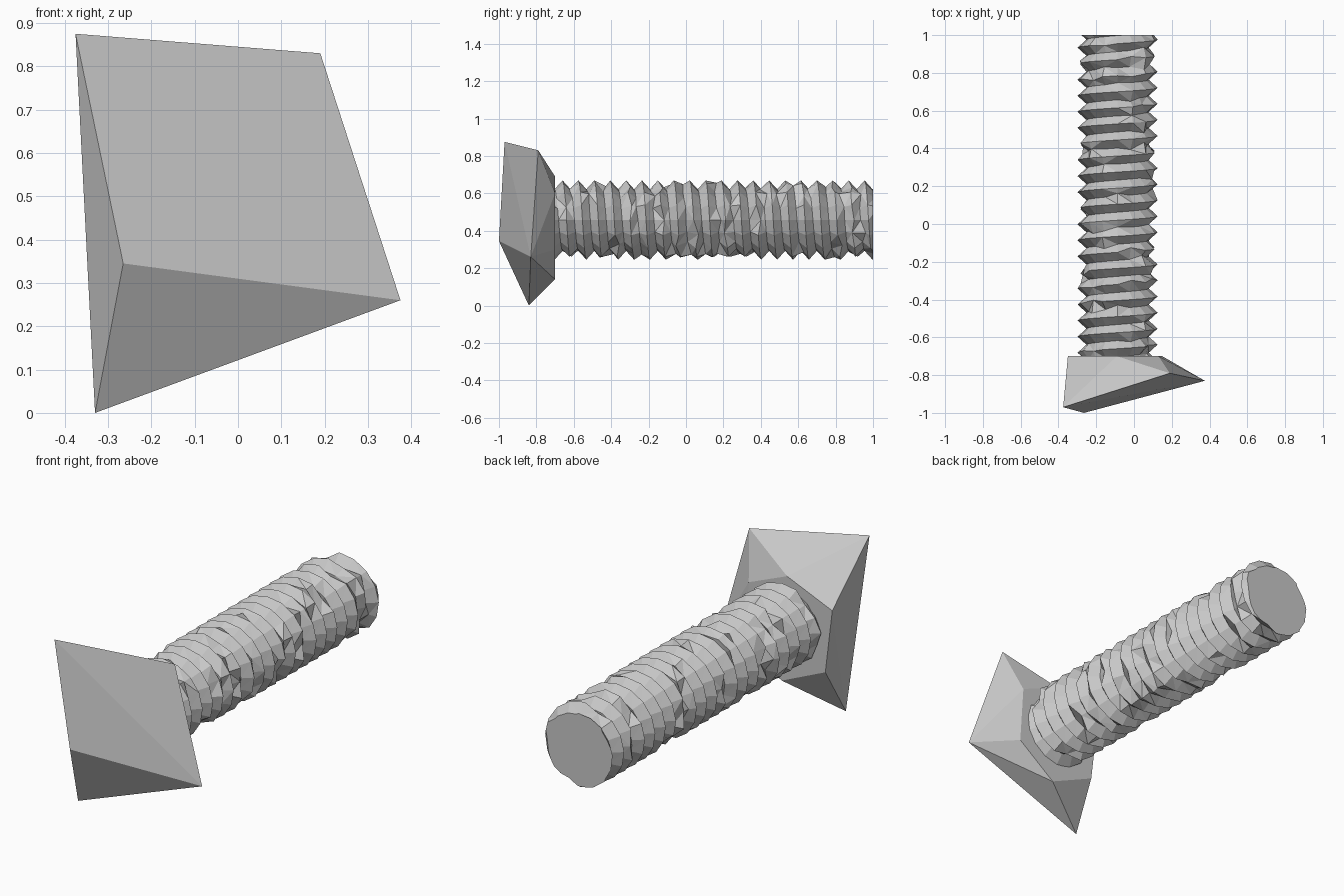
import bpy, bmesh, math, random
from mathutils import Vector

cube = bpy.data.objects.get("Cube")
if cube:
    bpy.data.objects.remove(cube, do_unlink=True)

steel = bpy.data.materials.new("grey steel")
steel.use_nodes = True
GREY = (0.58, 0.58, 0.58, 1)
steel.diffuse_color = GREY
steel.node_tree.nodes["Principled BSDF"].inputs["Base Color"].default_value = GREY


def add_object(name, bm):
    bmesh.ops.recalc_face_normals(bm, faces=bm.faces[:])
    mesh = bpy.data.meshes.new(name)
    bm.to_mesh(mesh)
    bm.free()
    mesh.materials.append(steel)
    obj = bpy.data.objects.new(name, mesh)
    bpy.context.collection.objects.link(obj)
    return obj


# Head: faceted solid around five outer corners and a ring where the shaft joins
NECK, TIP = -0.7, 1.0
corners = [(-0.375, -0.97, 0.875), (0.19, -0.79, 0.83), (0.375, -0.83, 0.26),
           (-0.33, -0.84, 0), (-0.265, -1, 0.345)]
ring = [(-0.09, 0.69), (-0.35, 0.58), (-0.31, 0.25),
        (-0.06, 0.14), (0.15, 0.3), (0.13, 0.6)]
bm = bmesh.new()
for co in corners + [(x, NECK, z) for x, z in ring]:
    bm.verts.new(co)
hull = bmesh.ops.convex_hull(bm, input=bm.verts[:])
unused = [v for v in bm.verts if not v.link_faces]
bmesh.ops.delete(bm, geom=unused, context='VERTS')
add_object("bolt_head", bm)

# Shaft: right-handed thread made of alternating crest and root lines
SIDES, PITCH = 16, 0.085
CREST, ROOT = 0.212, 0.165
AXIS_X, AXIS_Z = -0.087, 0.457
ROWS = 48
random.seed(4)
bm = bmesh.new()
columns = []
for i in range(SIDES):
    turn = i / SIDES
    angle = turn * math.tau
    column = []
    for j in range(ROWS):
        r = CREST if j % 2 == 0 else ROOT
        y = NECK - 0.13 + PITCH * (j / 2 + turn)
        # worn nicks along the thread
        if random.random() < 0.13:
            r = (CREST + ROOT) / 2 + random.uniform(-0.012, 0.012)
            y += random.uniform(-0.25, 0.25) * PITCH
        column.append(bm.verts.new((AXIS_X + r * math.sin(angle), y,
                                    AXIS_Z + r * math.cos(angle))))
    columns.append(column)
for i in range(SIDES):
    # the last column meets the first one a full pitch further along
    shift = 2 if i == SIDES - 1 else 0
    a, b = columns[i], columns[(i + 1) % SIDES]
    for j in range(ROWS - 1 - shift):
        bm.faces.new((a[j], a[j + 1], b[j + 1 + shift], b[j + shift]))
bmesh.ops.triangulate(bm, faces=bm.faces[:])

# Trim both ends flat and close them
for y, direction in ((NECK - 0.005, -1), (TIP, 1)):
    cut = bmesh.ops.bisect_plane(bm, geom=bm.verts[:] + bm.edges[:] + bm.faces[:],
                                 plane_co=Vector((0, y, 0)),
                                 plane_no=Vector((0, direction, 0)),
                                 clear_outer=True)
    rim = [e for e in cut["geom_cut"] if isinstance(e, bmesh.types.BMEdge)]
    bmesh.ops.holes_fill(bm, edges=rim, sides=0)
add_object("threaded_shaft", bm)
